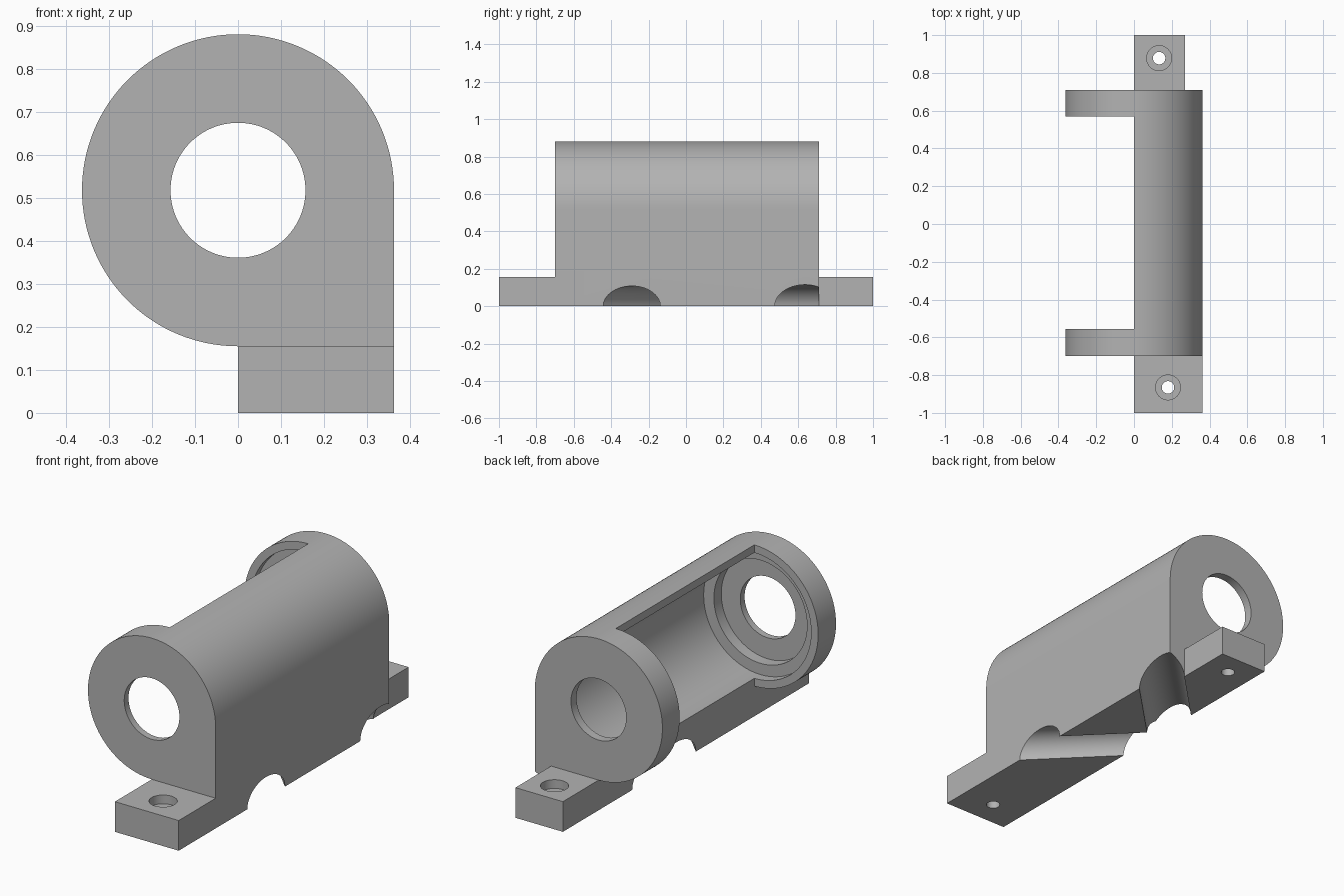
import bpy, bmesh
from math import cos, sin, pi, radians
from mathutils import Matrix, Vector

default = bpy.data.objects.get("Cube")
if default:
    bpy.data.objects.remove(default, do_unlink=True)

R, AXIS_Z = 0.363, 0.518           # barrel radius and height of its axis
FRONT, BACK = -0.70, 0.71          # ends of the barrel
FLANGE_H = 0.155

grey = bpy.data.materials.new("plain_grey")
grey.use_nodes = True
colour = (0.45, 0.45, 0.45, 1)
grey.diffuse_color = colour
grey.node_tree.nodes["Principled BSDF"].inputs["Base Color"].default_value = colour


def finish(name, bm):
    bmesh.ops.recalc_face_normals(bm, faces=bm.faces)
    mesh = bpy.data.meshes.new(name)
    bm.to_mesh(mesh)
    bm.free()
    mesh.materials.append(grey)
    obj = bpy.data.objects.new(name, mesh)
    bpy.context.collection.objects.link(obj)
    return obj


def box(name, low, high):
    bm = bmesh.new()
    bmesh.ops.create_cube(bm, size=1)
    for v in bm.verts:
        v.co = [l + (c + 0.5) * (h - l) for c, l, h in zip(v.co, low, high)]
    return finish(name, bm)


def rod(name, start, end, radius, segments=64):
    start, end = Vector(start), Vector(end)
    along = end - start
    turn = along.to_track_quat('Z', 'Y').to_matrix().to_4x4()
    bm = bmesh.new()
    bmesh.ops.create_cone(bm, cap_ends=True, segments=segments, radius1=radius,
                          radius2=radius, depth=along.length,
                          matrix=Matrix.Translation((start + end) / 2) @ turn)
    return finish(name, bm)


def turned(name, profile, segments=128):
    """Solid of stacked (y, radius) rings about the barrel axis."""
    bm = bmesh.new()
    rings = [[bm.verts.new((r * cos(2 * pi * i / segments), y,
                            AXIS_Z + r * sin(2 * pi * i / segments)))
              for i in range(segments)] for y, r in profile]
    for a, b in zip(rings, rings[1:]):
        for i in range(segments):
            j = (i + 1) % segments
            bm.faces.new((a[i], a[j], b[j], b[i]))
    bm.faces.new(rings[0])
    bm.faces.new(rings[-1])
    return finish(name, bm)


def combine(target, tool, operation):
    mod = target.modifiers.new(operation.lower(), 'BOOLEAN')
    mod.operation, mod.solver, mod.object = operation, 'EXACT', tool
    bpy.context.view_layer.objects.active = target
    bpy.ops.object.modifier_apply(modifier=mod.name)
    bpy.data.objects.remove(tool, do_unlink=True)


# Barrel with a square foot on one side
bm = bmesh.new()
steps = 96
outline = [(R * cos(1.5 * pi * i / steps), AXIS_Z + R * sin(1.5 * pi * i / steps))
           for i in range(steps + 1)] + [(0, 0), (R, 0)]
end = bm.faces.new([bm.verts.new((x, FRONT, z)) for x, z in outline])
grown = bmesh.ops.extrude_face_region(bm, geom=[end])["geom"]
bmesh.ops.translate(bm, vec=(0, BACK - FRONT, 0),
                    verts=[g for g in grown if isinstance(g, bmesh.types.BMVert)])
housing = finish("bearing_housing", bm)

# Mounting flanges
combine(housing, box("front_flange", (0, -1, 0), (R, FRONT + 0.02, FLANGE_H)), 'UNION')
combine(housing, box("back_flange", (0, BACK - 0.02, 0), (0.27, 1, FLANGE_H)), 'UNION')

# Open side between the two end rings
combine(housing, box("side_opening", (-0.6, -0.555, -0.1), (0, 0.57, 1.1)), 'DIFFERENCE')

# Stepped bore, the same at both ends
half = [(0.9, 0.157), (0.665, 0.157), (0.665, 0.265), (0.605, 0.265), (0.605, 0.323)]
bore = [(-y, r) for y, r in half] + [(y, r) for y, r in reversed(half)]
combine(housing, turned("bore", bore), 'DIFFERENCE')

# Diagonal channels across the underside
for y, radius, way in ((-0.29, 0.108, 1), (0.637, 0.115, -1)):
    channel = rod("channel", (R + 0.3, y - 0.3 * way, 0),
                  (R - 0.6, y + 0.6 * way, 0), radius)
    combine(housing, channel, 'DIFFERENCE')

# Counterbored screw holes
for x, y in ((0.18, -0.865), (0.133, 0.878)):
    combine(housing, rod("screw_hole", (x, y, -0.1), (x, y, 0.3), 0.033, 48), 'DIFFERENCE')
    combine(housing, rod("counterbore", (x, y, 0.11), (x, y, 0.3), 0.066, 48), 'DIFFERENCE')

bpy.ops.object.select_all(action='DESELECT')
housing.select_set(True)
bpy.context.view_layer.objects.active = housing
bpy.ops.object.shade_smooth_by_angle(angle=radians(30))
